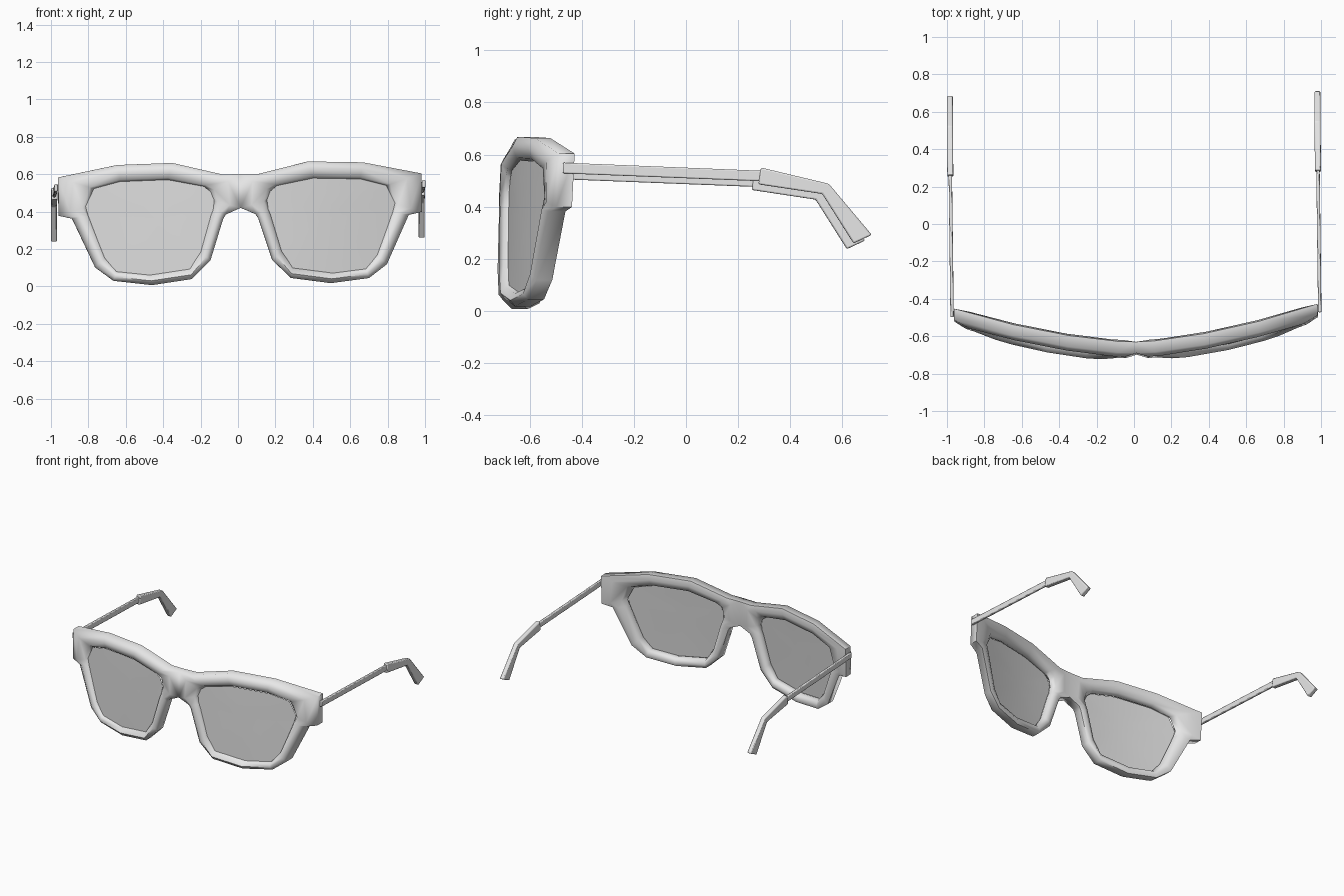
import bpy, bmesh
from mathutils import Matrix, Vector

cube = bpy.data.objects.get("Cube")
if cube:
    bpy.data.objects.remove(cube, do_unlink=True)

# Slight overall lean shared by every part
POSE = (Matrix.Translation((0.01, 0, 0)) @ Matrix.Rotation(0.013, 4, 'Z')
        @ Matrix.Rotation(-0.011, 4, 'Y'))


def material(name, grey, alpha=1.0):
    mat = bpy.data.materials.new(name)
    mat.use_nodes = True
    mat.diffuse_color = (grey, grey, grey, alpha)
    shader = mat.node_tree.nodes["Principled BSDF"]
    shader.inputs["Base Color"].default_value = (grey, grey, grey, 1)
    shader.inputs["Alpha"].default_value = alpha
    return mat


frame_grey = material("pale grey", 0.8)
lens_grey = material("lens grey", 0.7, 0.85)


def finish(bm, name, mat, angle, bevel=0.0):
    """Turn a half model into a mirrored, smooth-shaded object."""
    bmesh.ops.recalc_face_normals(bm, faces=bm.faces)
    mesh = bpy.data.meshes.new(name)
    bm.to_mesh(mesh)
    bm.free()
    obj = bpy.data.objects.new(name, mesh)
    bpy.context.collection.objects.link(obj)
    mesh.materials.append(mat)
    obj.matrix_world = POSE
    if bevel:
        mod = obj.modifiers.new("soft edges", 'BEVEL')
        mod.width, mod.segments = bevel, 2
    obj.modifiers.new("other side", 'MIRROR')
    bpy.ops.object.select_all(action='DESELECT')
    obj.select_set(True)
    bpy.context.view_layer.objects.active = obj
    bpy.ops.object.shade_smooth_by_angle(angle=angle)
    return obj


def wrap(x, z, offset=0.0):
    """Place a front-view point on the curved, tilted face of the frame."""
    y = -0.665 + 0.2 * abs(x) ** 1.7 - 0.05 * (0.6 - z)
    return Vector((x, y + offset, z))


# Left half seen from the front: outer outline and matching lens opening
outer = [(0, .60), (.097, .60), (.363, .664), (.657, .656), (.972, .593),
         (.972, .388), (.9, .372), (.78, .11), (.683, .037), (.478, .012),
         (.265, .042), (.165, .14), (.095, .36), (.08, .385), (0, .42)]
inner = [(.165, .505), (.2, .533), (.39, .57), (.64, .563), (.775, .528),
         (.82, .435), (.808, .39), (.725, .165), (.665, .09), (.49, .07),
         (.275, .10), (.22, .19), (.165, .38), (.153, .41), (.147, .46)]
count = len(outer)

# Frame: rounded section swept round the opening, as (inset, depth)
section = [(0, .035), (0, -.025), (.4, -.045), (.85, -.03),
           (1, 0), (.85, .03), (.4, .045)]
bm = bmesh.new()
rings = []
for inset, depth in section:
    ring = []
    for a, b in zip(outer, inner):
        p = Vector(a).lerp(Vector(b), inset)
        ring.append(bm.verts.new(wrap(p.x, p.y, depth)))
    rings.append(ring)
for k, ring in enumerate(rings):
    following = rings[(k + 1) % len(rings)]
    for i in range(count):
        j = (i + 1) % count
        if k == 0 and j == 0:
            continue  # the bridge stays open at the mirror plane
        bm.faces.new((ring[i], ring[j], following[j], following[i]))
finish(bm, "frame", frame_grey, 1.1)

# Lenses: shallow curved panes
bm = bmesh.new()
centre = sum((Vector(p) for p in inner), Vector((0, 0))) / count
hub = bm.verts.new(wrap(centre.x, centre.y, -0.015))
last = None
for size in (0.35, 0.7, 1.02):
    points = [centre.lerp(Vector(p), size) for p in inner]
    ring = [bm.verts.new(wrap(p.x, p.y, -0.015)) for p in points]
    for i in range(count):
        j = (i + 1) % count
        if last:
            bm.faces.new((last[i], last[j], ring[j], ring[i]))
        else:
            bm.faces.new((hub, ring[j], ring[i]))
    last = ring
finish(bm, "lenses", lens_grey, 0.6)


def arm_part(name, top, bottom, half_width, bevel):
    """Extrude a side-view strip, given by its top and bottom lines."""
    bm = bmesh.new()
    loops = []
    for t, b in zip(top, bottom):
        loops.append([bm.verts.new((0.983 + s * half_width, y, z))
                      for s, (y, z) in ((-1, t), (1, t), (1, b), (-1, b))])
    for a, b in zip(loops, loops[1:]):
        for i in range(4):
            j = (i + 1) % 4
            bm.faces.new((a[i], a[j], b[j], b[i]))
    bm.faces.new(loops[0])
    bm.faces.new(loops[-1][::-1])
    finish(bm, name, frame_grey, 0.6, bevel)


# Temple arms and their bent ear tips
arm_part("temple_arms", [(-.485, .558), (.3, .526)],
         [(-.485, .517), (.3, .486)], 0.009, 0.005)
arm_part("ear_tips", [(.275, .539), (.535, .477), (.70, .281)],
         [(.265, .475), (.51, .438), (.63, .248)], 0.016, 0.006)
